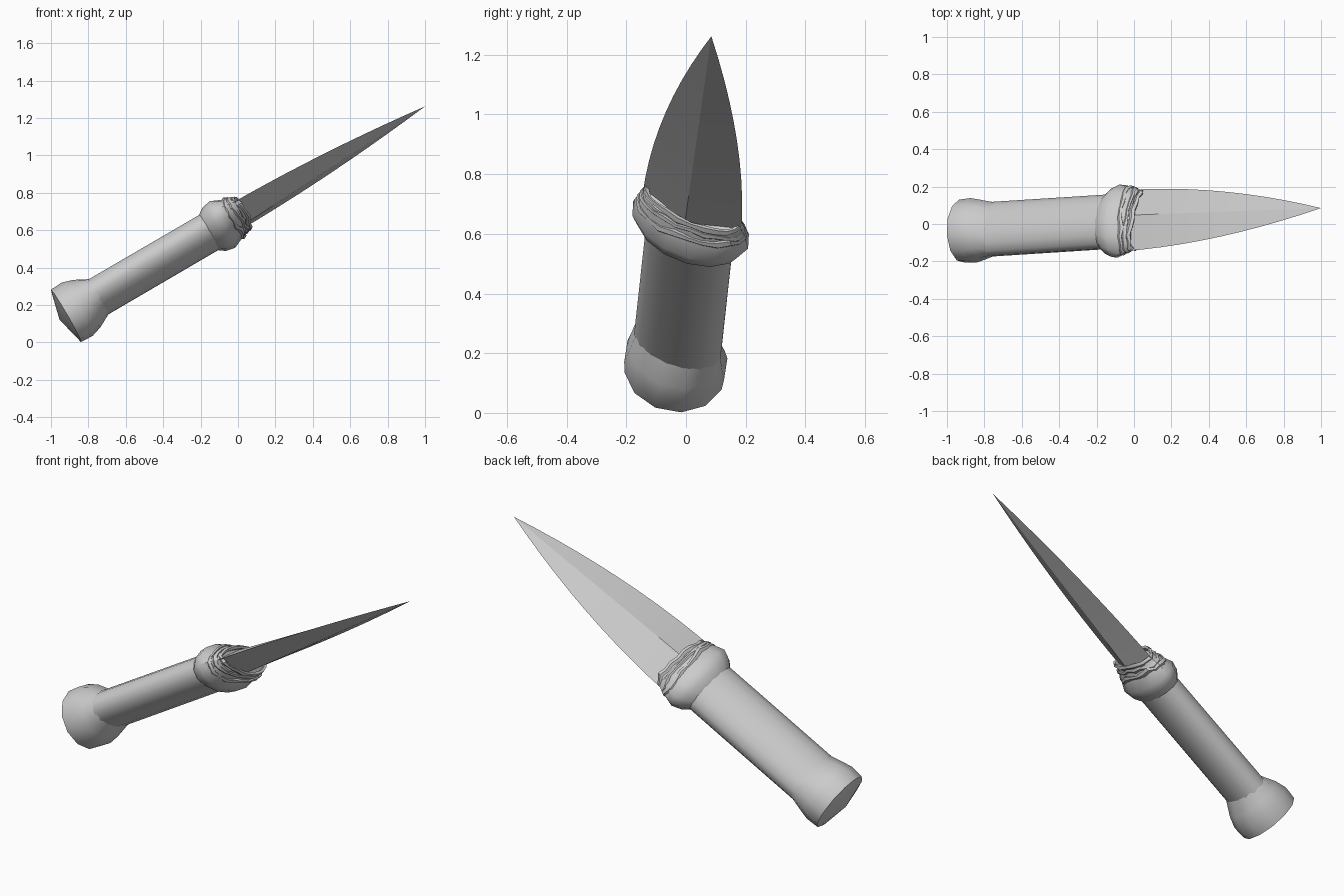
import bpy, bmesh, math, random
from mathutils import Vector

cube = bpy.data.objects.get("Cube")
if cube:
    bpy.data.objects.remove(cube, do_unlink=True)
random.seed(4)

grey = bpy.data.materials.new("plain grey")
grey.use_nodes = True
GREY = (0.6, 0.6, 0.6, 1)
grey.diffuse_color = GREY
grey.node_tree.nodes["Principled BSDF"].inputs["Base Color"].default_value = GREY

# Frame of the dagger: along the axis, across the blade, through its thickness
START, TIP = Vector((-0.92, -0.038, 0.142)), Vector((1, 0.085, 1.262))
LENGTH = (TIP - START).length
along = (TIP - START).normalized()
side = Vector((0, 1, 0)) - along * along.y
side.normalize()
up = along.cross(side) * -1
if up.z < 0:
    up = -up
roll = math.radians(-24)
across = side * math.cos(roll) + up * math.sin(roll)
thick = up * math.cos(roll) - side * math.sin(roll)


def place(s, w, t):
    return START + along * s + across * w + thick * t


def finish(bm, name, angle=40):
    bmesh.ops.recalc_face_normals(bm, faces=bm.faces)
    mesh = bpy.data.meshes.new(name)
    bm.to_mesh(mesh)
    bm.free()
    obj = bpy.data.objects.new(name, mesh)
    bpy.context.collection.objects.link(obj)
    mesh.materials.append(grey)
    bpy.ops.object.select_all(action="DESELECT")
    obj.select_set(True)
    bpy.context.view_layer.objects.active = obj
    bpy.ops.object.shade_smooth_by_angle(angle=math.radians(angle))
    return obj


def loft(name, stations, sides, start=None, end=None, angle=40, jitter=0):
    """Elliptical rings (distance, half width, half thickness), closed by points."""
    bm = bmesh.new()
    rings = []
    for s, a, b in stations:
        ring = []
        for i in range(sides):
            v = 2 * math.pi * i / sides
            ds = random.uniform(-jitter, jitter)
            k = 1 + random.uniform(-jitter, jitter) * 3
            ring.append(bm.verts.new(place(s + ds, a * k * math.cos(v), b * k * math.sin(v))))
        rings.append(ring)
    for r0, r1 in zip(rings, rings[1:]):
        for i in range(sides):
            j = (i + 1) % sides
            bm.faces.new((r0[i], r0[j], r1[j], r1[i]))
    for ring, s in ((rings[0], start), (rings[-1], end)):
        if s is not None:
            point = bm.verts.new(place(s, 0, 0))
            for i in range(sides):
                bm.faces.new((ring[i], ring[(i + 1) % sides], point))
    return finish(bm, name, angle)


# Pommel with a shallow pointed cap
loft("pommel", [(0, .172, .160), (.07, .177, .163), (.13, .166, .142), (.20, .156, .098)],
     12, start=-.04)

# Oval grip
loft("grip", [(.19, .156, .097), (.90, .156, .096)], 16)

# Flared guard
loft("guard", [(.885, .156, .096), (.92, .188, .118), (.97, .211, .124),
               (1.02, .198, .098), (1.08, .176, .07)], 14, end=1.09)

# Rough wrapping around the blade root
def wrap(name, s, a, b, tilt):
    bm = bmesh.new()
    n, m = 22, 5
    rows = []
    for i in range(n):
        v = 2 * math.pi * i / n
        ds = tilt * math.sin(v * 2 + s * 40) + random.uniform(-.008, .008)
        fat = random.uniform(.006, .013)
        row = []
        for k in range(m):
            q = 2 * math.pi * k / m
            out = fat * math.cos(q)
            row.append(bm.verts.new(place(s + ds + 1.4 * fat * math.sin(q),
                                          (a + out) * math.cos(v), (b + out) * math.sin(v))))
        rows.append(row)
    for i in range(n):
        for k in range(m):
            i2, k2 = (i + 1) % n, (k + 1) % m
            bm.faces.new((rows[i][k], rows[i2][k], rows[i2][k2], rows[i][k2]))
    finish(bm, name, 30)


for i, (s, a, b) in enumerate(((1.03, .19, .092), (1.06, .18, .078), (1.09, .168, .07))):
    wrap(f"wrapping_{i + 1}", s, a, b, .012)

# Diamond-section blade: curved edges, straight centre ridges
bm = bmesh.new()
BASE = 1.03
rows = []
steps = 10
for i in range(steps):
    f = i / steps
    s = BASE + (LENGTH - BASE) * f
    w = .181 * (1 - f ** 2.0) * (1 - .08 * f)
    t = .066 * (1 - f)
    rows.append([bm.verts.new(place(s, *p)) for p in ((w, 0), (0, t), (-w, 0), (0, -t))])
point = bm.verts.new(TIP)
for r0, r1 in zip(rows, rows[1:]):
    for k in range(4):
        bm.faces.new((r0[k], r0[(k + 1) % 4], r1[(k + 1) % 4], r1[k]))
for k in range(4):
    bm.faces.new((rows[-1][k], rows[-1][(k + 1) % 4], point))
bm.faces.new(rows[0])
finish(bm, "blade", 15)
